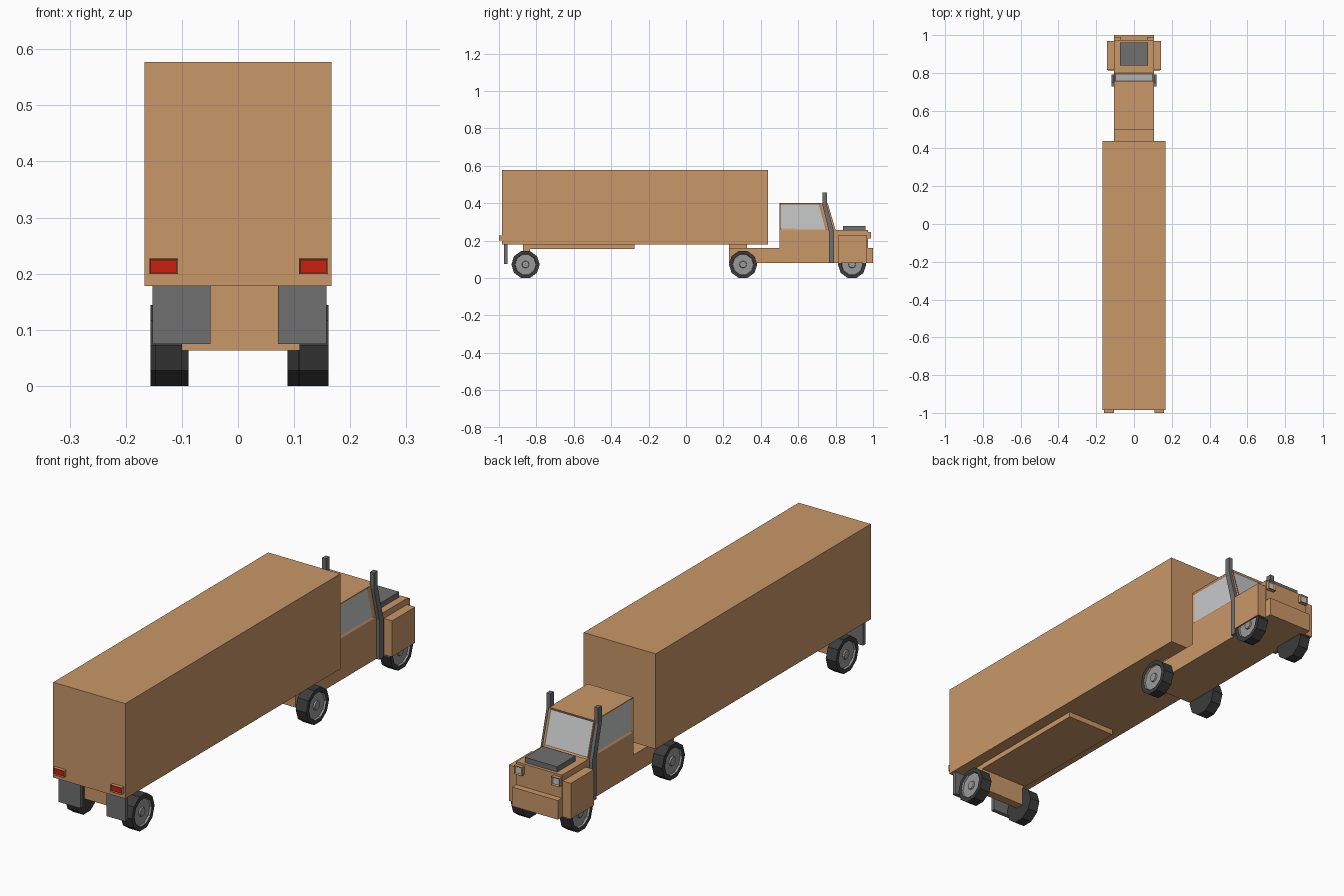
import bpy, bmesh, math
from mathutils import Vector

if "Cube" in bpy.data.objects:
    bpy.data.objects.remove(bpy.data.objects["Cube"])


def mat(name, r, g, b):
    m = bpy.data.materials.new(name)
    m.diffuse_color = (r, g, b, 1)
    m.use_nodes = True
    m.node_tree.nodes["Principled BSDF"].inputs["Base Color"].default_value = m.diffuse_color
    return m


TAN = mat("tan_paint", 0.584, 0.309, 0.138)
GREY = mat("dark_grey", 0.162, 0.162, 0.162)
TYRE = mat("tyre_black", 0.045, 0.045, 0.045)
RIM = mat("rim_grey", 0.32, 0.32, 0.32)
GLASS = mat("window_glass", 0.58, 0.585, 0.59)
RED = mat("lamp_red", 0.60, 0.014, 0.005)


def finish(name, bm, *mats):
    bmesh.ops.recalc_face_normals(bm, faces=bm.faces)
    me = bpy.data.meshes.new(name)
    bm.to_mesh(me)
    bm.free()
    for m in mats:
        me.materials.append(m)
    ob = bpy.data.objects.new(name, me)
    bpy.context.collection.objects.link(ob)
    return ob


def prism(name, profile, x0, x1, m=TAN, inset_dirs=(), inset_mat=None, t=0.006, depth=-0.005):
    """Extrude a (y, z) profile from x0 to x1; inset and recolour faces looking along inset_dirs."""
    bm = bmesh.new()
    f = bm.faces.new([bm.verts.new((x0, y, z)) for y, z in profile])
    ext = bmesh.ops.extrude_face_region(bm, geom=[f])
    vs = [v for v in ext["geom"] if isinstance(v, bmesh.types.BMVert)]
    bmesh.ops.translate(bm, verts=vs, vec=(x1 - x0, 0, 0))
    bmesh.ops.recalc_face_normals(bm, faces=bm.faces)
    for d in inset_dirs:
        pick = [g for g in bm.faces if g.normal.dot(Vector(d)) > 0.9 and g.material_index == 0]
        bmesh.ops.inset_individual(bm, faces=pick, thickness=t, depth=depth)
        for g in pick:
            g.material_index = 1
    return finish(name, bm, m, *([inset_mat] if inset_mat else []))


def box(name, x, y, z, m=TAN, **kw):
    prof = [(y[0], z[0]), (y[1], z[0]), (y[1], z[1]), (y[0], z[1])]
    return prism(name, prof, x[0], x[1], m, **kw)


def wheel(name, xi, xo, y):
    """Ten-sided wheel from inner x to outer x with recessed rim and raised hub."""
    r = 0.0757
    zc = r * math.cos(math.pi / 10)
    bm = bmesh.new()
    ring = [(y + r * math.sin(math.radians(18 + 36 * k)),
             zc + r * math.cos(math.radians(18 + 36 * k))) for k in range(10)]
    f = bm.faces.new([bm.verts.new((xi, a, b)) for a, b in ring])
    ext = bmesh.ops.extrude_face_region(bm, geom=[f])
    bmesh.ops.translate(bm, verts=[v for v in ext["geom"] if isinstance(v, bmesh.types.BMVert)],
                        vec=(xo - xi, 0, 0))
    bmesh.ops.recalc_face_normals(bm, faces=bm.faces)
    out = math.copysign(1, xo)
    cap = [g for g in bm.faces if g.normal.x * out > 0.9]
    bmesh.ops.inset_individual(bm, faces=cap, thickness=0.018, depth=0)
    cap[0].material_index = 1
    bmesh.ops.inset_individual(bm, faces=cap, thickness=0.002, depth=-0.008)
    bmesh.ops.inset_individual(bm, faces=cap, thickness=0.036, depth=0)
    bmesh.ops.inset_individual(bm, faces=cap, thickness=0.002, depth=0.006)
    return finish(name, bm, TYRE, RIM)


def span(s, a, b):
    return tuple(sorted((s * a, s * b)))


# Trailer
box("trailer_box", (-0.167, 0.167), (-0.985, 0.439), (0.178, 0.577))
box("trailer_underplate", (-0.115, 0.115), (-0.835, -0.275), (0.155, 0.179))
box("trailer_axle_plate", (-0.107, 0.113), (-0.872, -0.835), (0.063, 0.179))
box("mudflap_left", (-0.152, -0.049), (-0.972, -0.955), (0.075, 0.179), GREY)
box("mudflap_right", (0.071, 0.158), (-0.972, -0.955), (0.075, 0.179), GREY)
for side, x in (("left", (-0.158, -0.107)), ("right", (0.109, 0.160))):
    box("tail_lamp_" + side, x, (-1.0, -0.984), (0.199, 0.227),
        inset_dirs=[(0, -1, 0)], inset_mat=RED, t=0.0035, depth=-0.004)

# Tractor chassis and cab
W = 0.106
box("chassis", (-W, W), (0.23, 0.5), (0.08, 0.16))
box("coupling_plate", (-0.09, 0.09), (0.23, 0.325), (0.16, 0.179))
box("cab_lower", (-W, W), (0.5, 0.80), (0.08, 0.255))
prism("cab_upper", [(0.5, 0.255), (0.755, 0.255), (0.717, 0.402), (0.5, 0.402)], -W, W,
      inset_dirs=[(1, 0, 0), (-1, 0, 0)], inset_mat=GLASS, t=0.012)
prism("windscreen_frame", [(0.755, 0.255), (0.80, 0.255), (0.757, 0.402), (0.717, 0.402)], -W, W,
      inset_dirs=[(0, 0.96, 0.28)], inset_mat=GLASS, t=0.010)

# Bonnet, scoop and bumper
box("bonnet", (-W, W), (0.80, 0.973), (0.08, 0.256))
box("bonnet_scoop", (-0.075, 0.075), (0.84, 0.96), (0.255, 0.278), GREY)
box("front_bumper", (-W, W), (0.965, 1.0), (0.08, 0.16))

# Mirrored tractor parts
for side, s in (("left", -1), ("right", 1)):
    box("headlamp_" + side, span(s, 0.068, 0.105), (0.972, 0.99), (0.212, 0.247),
        inset_dirs=[(0, 1, 0)], inset_mat=GLASS, t=0.006, depth=-0.005)
    # Hollow fender: box open at the bottom
    box("fender_top_" + side, span(s, W, 0.144), (0.815, 0.968), (0.215, 0.23))
    box("fender_panel_" + side, span(s, 0.138, 0.144), (0.815, 0.968), (0.08, 0.215))
    for part, y in (("front", (0.962, 0.968)), ("back", (0.815, 0.821))):
        box(f"fender_{part}_{side}", span(s, W, 0.138), y, (0.08, 0.215))
    prism("exhaust_stack_" + side,
          [(0.729, 0.457), (0.753, 0.457), (0.753, 0.39), (0.792, 0.245), (0.792, 0.08),
           (0.765, 0.08), (0.765, 0.245), (0.729, 0.39)], s * 0.102, s * 0.12, GREY)
    wheel("front_wheel_" + side, s * 0.088, s * 0.137, 0.888)
    wheel("drive_wheel_" + side, s * 0.107, s * 0.156, 0.305)

wheel("trailer_wheel_left", -0.100, -0.147, -0.858)
wheel("trailer_wheel_right", 0.110, 0.161, -0.858)
